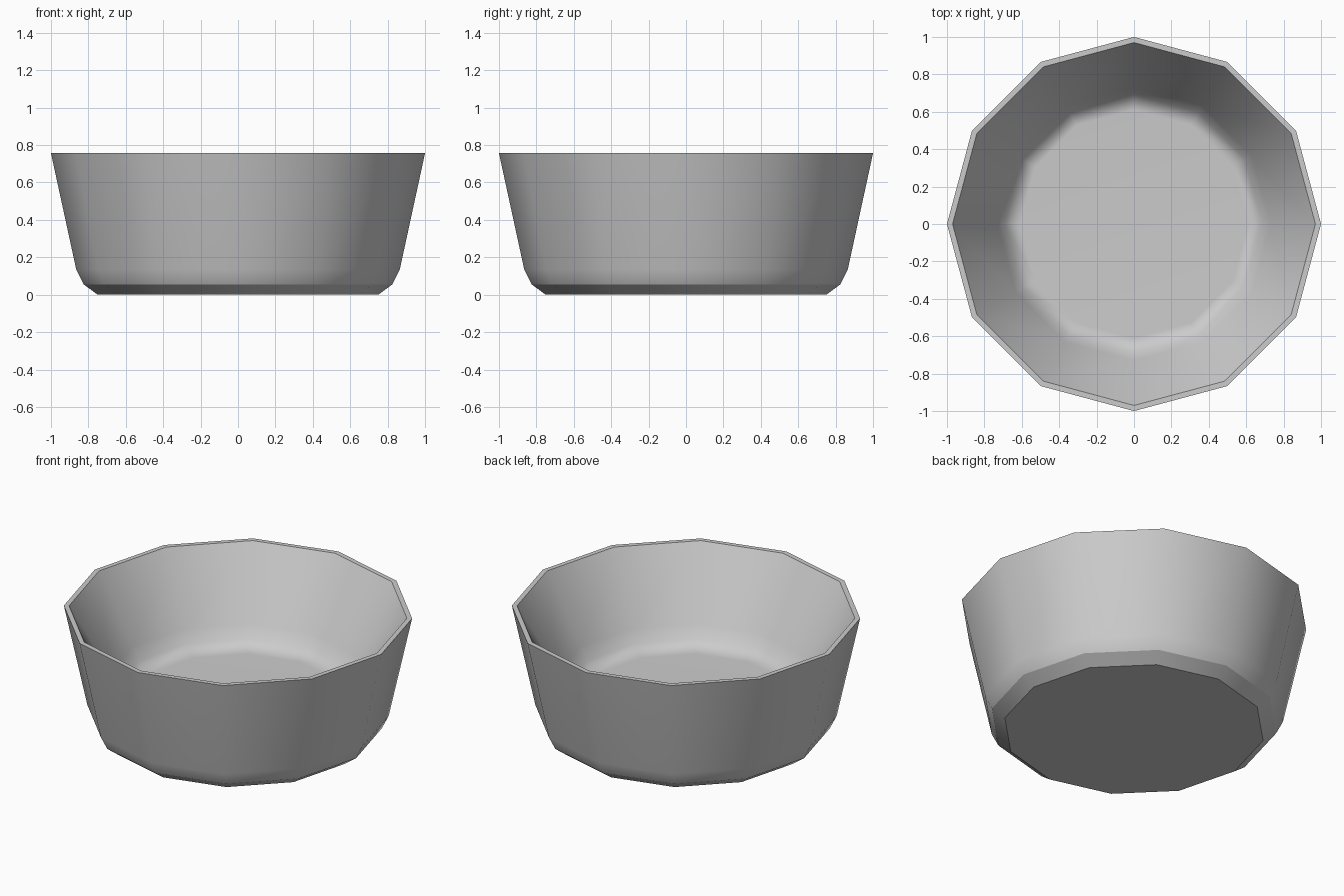
import bpy, bmesh, math

cube = bpy.data.objects.get("Cube")
if cube:
    bpy.data.objects.remove(cube)

SIDES = 12

grey = bpy.data.materials.new("plain_grey")
grey.use_nodes = True
colour = (0.6, 0.6, 0.6, 1)
grey.diffuse_color = colour
grey.node_tree.nodes["Principled BSDF"].inputs["Base Color"].default_value = colour

# Radius, height and whether the ring is a hard edge: base, outer wall, rim, inner wall, floor
profile = [
    (0.75, 0.0, True), (0.825, 0.055, True), (0.865, 0.135, False), (1.0, 0.757, True),
    (0.97, 0.757, True), (0.73, 0.345, False), (0.69, 0.265, False), (0.61, 0.21, False),
]

bm = bmesh.new()
rings = []
for radius, height, hard in profile:
    angles = [math.tau * i / SIDES for i in range(SIDES)]
    rings.append([bm.verts.new((radius * math.cos(a), radius * math.sin(a), height)) for a in angles])

# Walls between neighbouring rings
for low, high in zip(rings, rings[1:]):
    for i in range(SIDES):
        j = (i + 1) % SIDES
        bm.faces.new((low[i], low[j], high[j], high[i]))

# Underside and inner floor
bm.faces.new(reversed(rings[0]))
bm.faces.new(rings[-1])

for face in bm.faces:
    face.smooth = True
for ring, (radius, height, hard) in zip(rings, profile):
    for i in range(SIDES):
        bm.edges.get((ring[i], ring[(i + 1) % SIDES])).smooth = not hard

mesh = bpy.data.meshes.new("bowl")
bm.to_mesh(mesh)
bm.free()
mesh.materials.append(grey)
bowl = bpy.data.objects.new("bowl", mesh)
bpy.context.collection.objects.link(bowl)

# Large faces dominate the shading so the walls stay even
weighted = bowl.modifiers.new("even_shading", 'WEIGHTED_NORMAL')
weighted.keep_sharp = True
